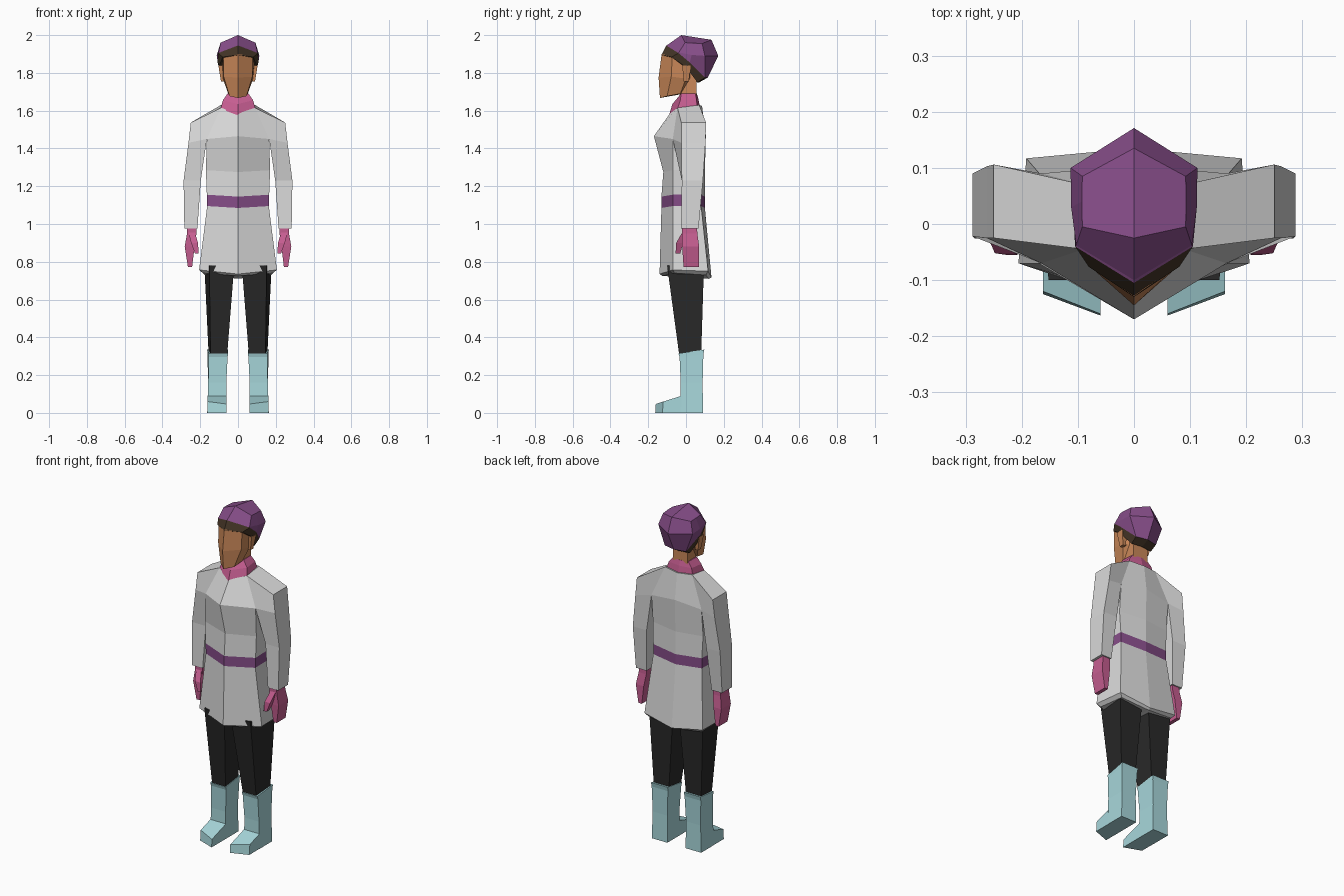
import bpy
import bmesh

default_cube = bpy.data.objects.get("Cube")
if default_cube:
    bpy.data.objects.remove(default_cube, do_unlink=True)


def make_material(name, color):
    mat = bpy.data.materials.new(name)
    mat.use_nodes = True
    rgba = (*color, 1.0)
    mat.diffuse_color = rgba
    mat.node_tree.nodes["Principled BSDF"].inputs["Base Color"].default_value = rgba
    return mat


COAT = make_material("coat light grey", (.7, .7, .7))
PURPLE = make_material("purple", (.24, .075, .25))
PINK = make_material("glove pink", (.56, .11, .28))
SKIN = make_material("skin", (.6, .25, .1))
HAIR = make_material("dark brown hair", (.058, .036, .02))
BLACK = make_material("trouser black", (.022, .022, .022))
BOOT = make_material("boot pale blue", (.39, .68, .71))


def finish(name, bm, materials):
    """Clean up a bmesh and link it to the scene as a flat-shaded object."""
    bmesh.ops.remove_doubles(bm, verts=bm.verts, dist=0.0005)
    bmesh.ops.recalc_face_normals(bm, faces=bm.faces)
    mesh = bpy.data.meshes.new(name)
    bm.to_mesh(mesh)
    bm.free()
    for mat in materials:
        mesh.materials.append(mat)
    obj = bpy.data.objects.new(name, mesh)
    bpy.context.collection.objects.link(obj)
    return obj


def loft(name, rings, *materials, side=1, accent_band=None):
    """Skin closed rings of points; one band may take the second material."""
    bm = bmesh.new()
    loops = [[bm.verts.new((side * x, y, z)) for x, y, z in ring] for ring in rings]
    count = len(loops[0])
    for band, (low, high) in enumerate(zip(loops, loops[1:])):
        for i in range(count):
            j = (i + 1) % count
            face = bm.faces.new((low[i], low[j], high[j], high[i]))
            face.material_index = int(band == accent_band)
    # End caps; even-sided body rings are split along the centre line
    for cap in (loops[0], loops[-1]):
        if count > 4:
            half = count // 2
            bm.faces.new(cap[:half + 1])
            bm.faces.new(cap[half:] + cap[:1])
        else:
            bm.faces.new(cap)
    return finish(name, bm, materials)


def mirrored(front, sides, back):
    """Full ring from centre front (y, z), side points (x, y, z), centre back (y, z)."""
    right = [(-x, y, z) for x, y, z in reversed(sides)]
    return [(0, *front), *sides, (0, *back), *right]


def pair(name, rings, material):
    for label, side in (("left", 1), ("right", -1)):
        loft(label + "_" + name, rings, material, side=side)


def box_ring(x_in, x_out, y_front, y_back, z):
    return [(x_in, y_front, z), (x_out, y_front, z), (x_out, y_back, z), (x_in, y_back, z)]


# Coat body with the belt as one band
coat_rings = [
    mirrored((-.125, .725), [(.185, -.06, .74), (.175, .105, .73)], (.12, .71)),
    mirrored((-.14, .735), [(.206, -.07, .757), (.192, .117, .75)], (.135, .717)),
    mirrored((-.13, 1.085), [(.163, -.07, 1.095), (.16, .08, 1.095)], (.1, 1.085)),
    mirrored((-.13, 1.145), [(.165, -.07, 1.155), (.16, .08, 1.155)], (.1, 1.145)),
    mirrored((-.12, 1.275), [(.17, -.07, 1.285), (.165, .075, 1.285)], (.1, 1.28)),
    mirrored((-.17, 1.465), [(.165, -.07, 1.45), (.165, .09, 1.45)], (.105, 1.47)),
    mirrored((-.085, 1.585), [(.09, -.045, 1.615), (.09, .07, 1.63)], (.085, 1.625)),
]
loft("coat_body", coat_rings, COAT, PURPLE, accent_band=2)

# Sleeves: sloped shoulder, armpit, elbow, cuff
pair("sleeve", [
    [(.09, -.045, 1.615), (.25, -.025, 1.537), (.25, .106, 1.537), (.09, .07, 1.63)],
    [(.165, -.07, 1.45), (.262, -.025, 1.43), (.262, .103, 1.43), (.165, .09, 1.45)],
    box_ring(.197, .288, -.022, .09, 1.23),
    box_ring(.215, .284, -.026, .066, .975),
], COAT)

# Gloves with a separate thumb
pair("glove", [
    box_ring(.222, .268, -.02, .058, 1.0),
    box_ring(.22, .27, -.02, .06, .95),
    box_ring(.23, .282, -.02, .07, .88),
    box_ring(.243, .265, -.013, .07, .772),
], PINK)
pair("thumb", [
    box_ring(.228, .262, -.02, .02, .955),
    box_ring(.212, .248, -.052, -.015, .9),
    box_ring(.208, .228, -.055, -.03, .845),
], PINK)

# Trousers, running up inside the coat
pair("trouser_leg", [
    [(.02, -.1, .78), (.152, -.1, .78), (.178, .095, .78), (.02, .095, .78)],
    [(.058, -.035, .3), (.145, -.035, .3), (.155, .08, .3), (.058, .08, .3)],
], BLACK)

# Boots: shaft and a slanted toe
pair("boot_shaft", [
    [(.053, -.04, .315), (.155, -.04, .315), (.163, .097, .335), (.053, .097, .335)],
    [(.055, -.034, .295), (.155, -.034, .295), (.162, .092, .31), (.055, .092, .31)],
    box_ring(.062, .158, -.028, .088, .16),
    box_ring(.06, .163, -.03, .09, 0),
], BOOT)
pair("boot_toe", [
    [(.06, -.025, 0), (.162, -.025, 0), (.162, -.025, .09), (.06, -.025, .09)],
    [(.06, -.163, 0), (.162, -.125, 0), (.162, -.12, .06), (.06, -.16, .047)],
], BOOT)

# Scarf collar
loft("collar", [
    mirrored((-.09, 1.575), [(.092, -.045, 1.61), (.088, .06, 1.615)], (.075, 1.61)),
    mirrored((-.072, 1.635), [(.08, -.03, 1.655), (.075, .055, 1.66)], (.066, 1.66)),
    mirrored((-.035, 1.675), [(.055, -.025, 1.692), (.05, .05, 1.69)], (.058, 1.69)),
], PINK)

# Neck, face and ears
loft("neck", [box_ring(-.048, .048, -.025, .055, z) for z in (1.65, 1.8)], SKIN)
loft("face", [
    mirrored((-.138, 1.667), [(.045, -.1, 1.677), (.052, -.03, 1.69)], (-.01, 1.69)),
    mirrored((-.145, 1.775), [(.076, -.078, 1.78), (.08, .0, 1.77)], (.05, 1.77)),
    mirrored((-.129, 1.9), [(.078, -.073, 1.887), (.09, .0, 1.88)], (.05, 1.88)),
], SKIN)
pair("ear", [
    box_ring(.07, .09, -.012, .015, 1.755),
    box_ring(.07, .104, -.02, .025, 1.84),
], SKIN)

# Hair band under the hat, sharing its upper edge with the hat brim
brim = mirrored((-.105, 1.945), [(.105, -.04, 1.905), (.108, .02, 1.855), (.07, .1, 1.775)],
                (.115, 1.775))
loft("hair", [
    mirrored((-.13, 1.895), [(.081, -.076, 1.884), (.102, .0, 1.83), (.068, .06, 1.75)],
             (.07, 1.75)),
    brim,
], HAIR)

# Faceted hat
loft("hat", [
    brim,
    mirrored((-.1, 1.947), [(.103, -.038, 1.908), (.112, .03, 1.895), (.113, .1, 1.89)],
             (.171, 1.89)),
    mirrored((-.025, 2.0), [(.092, -.005, 1.96), (.093, .04, 1.958), (.092, .085, 1.955)],
             (.135, 1.975)),
], PURPLE)
